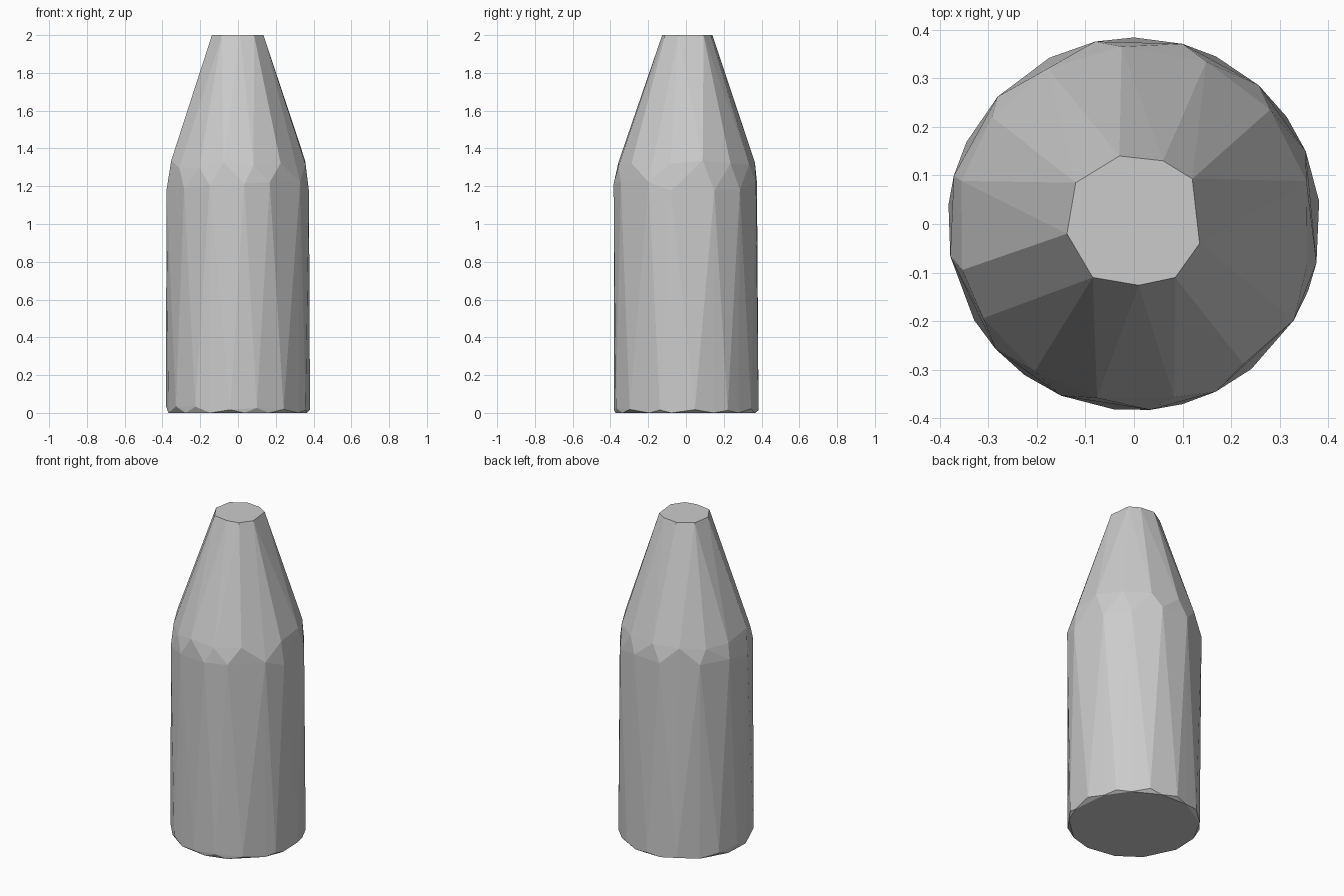
import bpy, bmesh, random
from math import sin, cos, radians

cube = bpy.data.objects.get("Cube")
if cube:
    bpy.data.objects.remove(cube, do_unlink=True)

random.seed(4)

# Single grey stone colour
grey = bpy.data.materials.new("stone_grey")
grey.use_nodes = True
colour = (0.6, 0.6, 0.6, 1.0)
grey.diffuse_color = colour
grey.node_tree.nodes["Principled BSDF"].inputs["Base Color"].default_value = colour


def ring(angles, radius, z, wobble=0.0):
    """Points round the axis, with a little unevenness in height."""
    return [(radius * cos(radians(a)), radius * sin(radians(a)),
             z + random.uniform(-wobble, wobble)) for a in angles]


# Uneven facet directions round the body
outline = [7, 23, 35, 48, 64, 75, 90, 102, 117, 137, 154, 165, 174, 190,
           211, 222, 234, 247, 264, 275, 285, 296, 309, 329, 339, 348]

# Body foot and shoulder share alternating corners, so the sides are long wedges
points = ring(outline[0::2], 0.384, 0.025, 0.015)
points += ring(outline[1::2], 0.384, 1.2, 0.03)

# Flat underside with a worn rim
points += ring(outline[1::2], 0.374, 0.0)

# Upper shoulder where the taper starts
points += ring([14, 40, 66, 94, 119, 143, 166, 195, 212, 236, 258, 283, 308, 347],
               0.366, 1.32, 0.025)

# Flat tip
points += [(x, y, 2.0) for x, y in (
    (-0.03, 0.14), (0.06, 0.13), (0.12, 0.093), (0.135, -0.04), (0.085, -0.11),
    (0.01, -0.126), (-0.085, -0.11), (-0.138, -0.02), (-0.12, 0.085))]

# Wrap the corners in a faceted skin
bm = bmesh.new()
for p in points:
    bm.verts.new(p)
hull = bmesh.ops.convex_hull(bm, input=bm.verts[:])
loose = [v for v in bm.verts if not v.link_faces]
bmesh.ops.delete(bm, geom=loose, context="VERTS")
bmesh.ops.dissolve_limit(bm, angle_limit=radians(0.5), verts=bm.verts[:], edges=bm.edges[:])
bmesh.ops.recalc_face_normals(bm, faces=bm.faces[:])

mesh = bpy.data.meshes.new("tapered_stone_post")
bm.to_mesh(mesh)
bm.free()
mesh.materials.append(grey)
post = bpy.data.objects.new("tapered_stone_post", mesh)
bpy.context.collection.objects.link(post)
